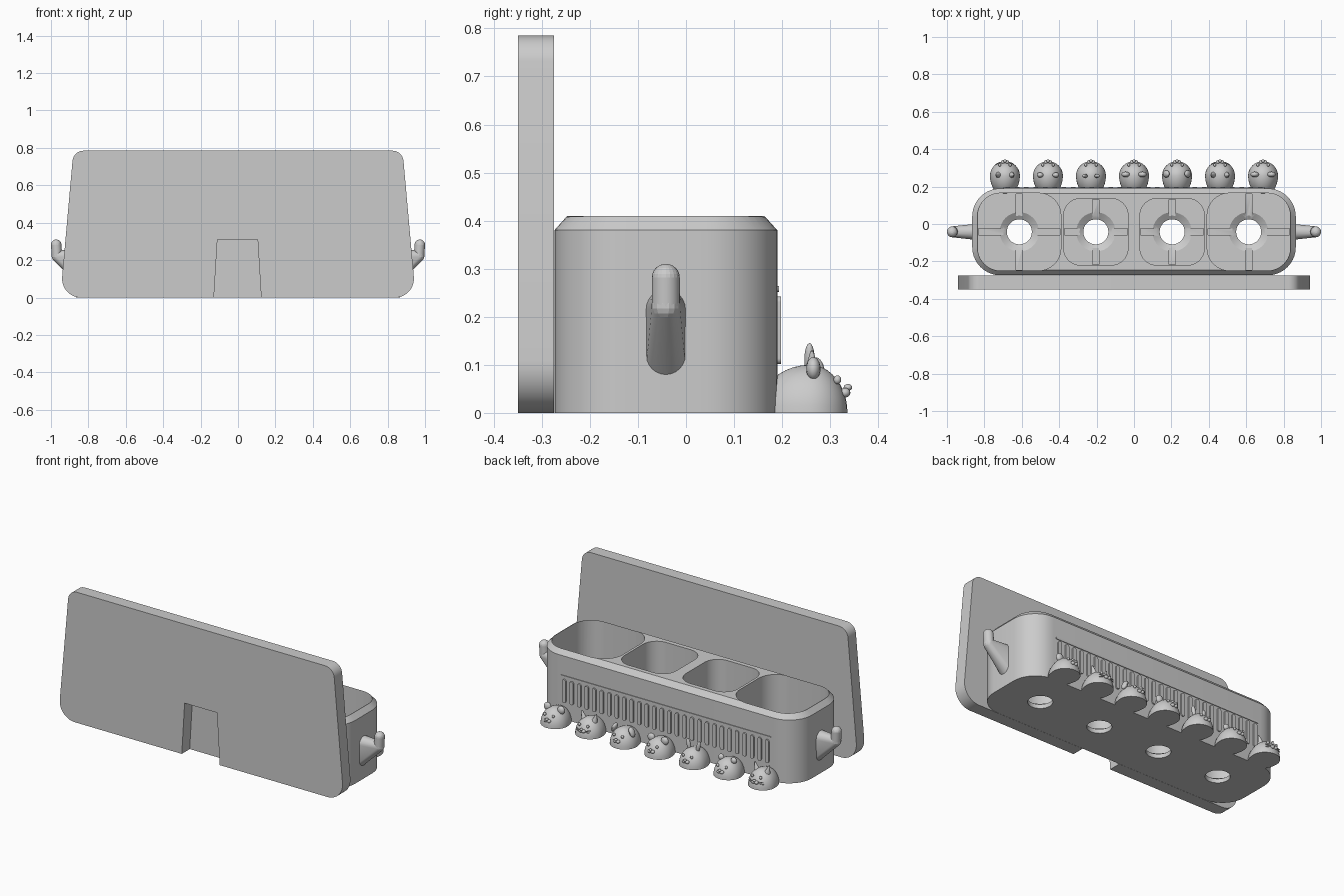
import bpy, bmesh, math
from mathutils import Vector, Matrix

if "Cube" in bpy.data.objects:
    bpy.data.objects.remove(bpy.data.objects["Cube"])

grey = bpy.data.materials.new("plain grey")
grey.use_nodes = True
grey.diffuse_color = (0.6, 0.6, 0.6, 1)
grey.node_tree.nodes["Principled BSDF"].inputs["Base Color"].default_value = (0.6, 0.6, 0.6, 1)


def finish(bm, name, smooth=True):
    bmesh.ops.recalc_face_normals(bm, faces=bm.faces)
    mesh = bpy.data.meshes.new(name)
    bm.to_mesh(mesh)
    bm.free()
    mesh.materials.append(grey)
    ob = bpy.data.objects.new(name, mesh)
    bpy.context.collection.objects.link(ob)
    if smooth:
        shade(ob)
    return ob


def shade(ob):
    bpy.ops.object.select_all(action='DESELECT')
    ob.select_set(True)
    bpy.context.view_layer.objects.active = ob
    bpy.ops.object.shade_smooth_by_angle(angle=math.radians(35))


def rounded(corners, seg=10):
    """Outline from (x, y, radius) corners, with each corner turned into an arc."""
    out, n = [], len(corners)
    for i, (x, y, r) in enumerate(corners):
        p = Vector((x, y))
        a = (Vector(corners[i - 1][:2]) - p).normalized()
        b = (Vector(corners[(i + 1) % n][:2]) - p).normalized()
        if r == 0:
            out.append(p)
            continue
        half = a.angle(b) / 2
        mid = (a + b).normalized()
        centre = p + mid * r / math.sin(half)
        start = p + a * r / math.tan(half) - centre
        end = p + b * r / math.tan(half) - centre
        sweep = start.angle_signed(end)
        for k in range(seg + 1):
            out.append(centre + Matrix.Rotation(-sweep * k / seg, 2) @ start)
    return out


def box_outline(cx, cy, hx, hy, r):
    return rounded([(cx + sx * hx, cy + sy * hy, r)
                    for sx, sy in ((1, 1), (-1, 1), (-1, -1), (1, -1))])


def loft(name, levels, upright=False, smooth=True):
    """Closed solid through (outline, height) levels; upright runs along y."""
    bm = bmesh.new()
    rings = []
    for outline, h in levels:
        rings.append([bm.verts.new((p.x, h, p.y) if upright else (p.x, p.y, h)) for p in outline])
    n = len(rings[0])
    for lo, hi in zip(rings, rings[1:]):
        for i in range(n):
            j = (i + 1) % n
            bm.faces.new((lo[i], lo[j], hi[j], hi[i]))
    bm.faces.new(rings[0])
    bm.faces.new(rings[-1])
    return finish(bm, name, smooth)


def cut(target, cutter):
    mod = target.modifiers.new("cut", 'BOOLEAN')
    mod.operation, mod.solver, mod.object = 'DIFFERENCE', 'EXACT', cutter
    bpy.context.view_layer.objects.active = target
    bpy.ops.object.modifier_apply(modifier=mod.name)
    bpy.data.objects.remove(cutter)


def ball(bm, centre, size, rot=(0, 0, 0), seg=14):
    """Ellipsoid with half-sizes, tilted by angles in degrees."""
    m = Matrix.Translation(centre)
    for axis, angle in zip('XYZ', rot):
        m = m @ Matrix.Rotation(math.radians(angle), 4, axis)
    bmesh.ops.create_uvsphere(bm, u_segments=seg, v_segments=seg // 2 + 2, radius=1,
                              matrix=m @ Matrix.Diagonal((*size, 1)))


# Back board with a tapered cable notch
board = loft("back_board", [(rounded([(-0.95, 0, 0.1), (0.95, 0, 0.1),
                                      (0.88, 0.785, 0.06), (-0.88, 0.785, 0.06)]), y)
                            for y in (-0.35, -0.275)], upright=True)
cut(board, loft("notch_cutter", [(rounded([(-0.13, -0.02, 0), (0.125, -0.02, 0),
                                           (0.105, 0.31, 0), (-0.11, 0.31, 0)]), y)
                                 for y in (-0.4, -0.25)], upright=True))
shade(board)

# Long planter body with a chamfered rim
CY = -0.042
body = loft("planter_body", [(box_outline(0, CY, 0.865, 0.232, 0.15), 0),
                             (box_outline(0, CY, 0.865, 0.232, 0.15), 0.38),
                             (box_outline(0, CY, 0.838, 0.205, 0.123), 0.41)])

# Four pockets, each with drain grooves and a countersunk hole
FLOOR = 0.05
for cx, hx, hy, r in ((-0.613, 0.222, 0.207, 0.12), (-0.204, 0.172, 0.178, 0.09),
                      (0.204, 0.172, 0.178, 0.09), (0.613, 0.222, 0.207, 0.12)):
    cut(body, loft("pocket_cutter", [(box_outline(cx, CY, hx, hy, r), z) for z in (FLOOR, 0.5)]))
    for gx, gy in ((hx - 0.004, 0.017), (0.017, hy - 0.004)):
        cut(body, loft("groove_cutter", [(box_outline(cx, CY, gx, gy, 0), z)
                                         for z in (FLOOR - 0.012, FLOOR + 0.02)]))
    ring = [Vector((math.cos(a * math.tau / 32), math.sin(a * math.tau / 32))) for a in range(32)]
    here = Vector((cx, CY))
    cut(body, loft("drain_cutter", [([here + p * rad for p in ring], z) for rad, z in
                                    ((0.067, -0.05), (0.067, 0.025), (0.105, FLOOR), (0.105, 0.08))]))
shade(body)

# Side hooks: a wide root hulled to an upright rounded prong
for name, s in (("left_hook", 1), ("right_hook", -1)):
    bm = bmesh.new()
    for a in range(24):
        t = a * math.tau / 24
        z = 0.112 if math.sin(t) < 0 else 0.215
        bm.verts.new((s * 0.855, CY + 0.042 * math.cos(t), z + 0.042 * math.sin(t)))
    ball(bm, (s * 0.968, CY, 0.222), (0.029, 0.03, 0.03))
    hull = bmesh.ops.convex_hull(bm, input=bm.verts[:])
    bmesh.ops.delete(bm, geom=[v for v in hull["geom_interior"] + hull["geom_unused"]
                               if isinstance(v, bmesh.types.BMVert)], context='VERTS')
    finish(bm, name + "_arm")
    bm = bmesh.new()
    for z, x in ((0.222, 0.968), (0.282, 0.972)):
        ball(bm, (s * x, CY, z), (0.028, 0.029, 0.028), seg=20)
    bmesh.ops.convex_hull(bm, input=bm.verts[:])
    bmesh.ops.delete(bm, geom=[v for v in bm.verts if not v.link_faces], context='VERTS')
    finish(bm, name + "_prong")

# Raised fence on the rear: a rail over rounded slats
loft("fence_rail", [(box_outline(0, 0.258, 0.7, 0.006, 0.005), y) for y in (0.18, 0.194)], upright=True)
for i in range(28):
    loft(f"fence_slat_{i + 1}", [(box_outline((i - 13.5) * 0.05, 0.172, 0.012, 0.07, 0.0115), y)
                                 for y in (0.18, 0.198)], upright=True)


# Ears for each kind of little animal
def add_ears(bm, kind, x):
    for s in (-1, 1):
        if kind == "round":
            ball(bm, (x + s * 0.045, 0.265, 0.092), (0.023, 0.015, 0.024))
        elif kind == "small":
            ball(bm, (x + s * 0.042, 0.262, 0.095), (0.018, 0.014, 0.018))
        elif kind == "long":
            ball(bm, (x + s * 0.032, 0.257, 0.11), (0.012, 0.011, 0.036), (0, s * 12, 0))
        elif kind == "floppy":
            ball(bm, (x + s * 0.058, 0.268, 0.088), (0.014, 0.02, 0.03), (0, s * -25, 0))
        else:
            m = Matrix.Translation((x + s * 0.04, 0.262, 0.1)) @ Matrix.Rotation(s * 0.3, 4, 'Y')
            bmesh.ops.create_cone(bm, cap_ends=True, segments=12, radius1=0.02, radius2=0.003,
                                  depth=0.06, matrix=m)


# Row of little animals with domed heads
kinds = ["pointed", "small", "long", "round", "floppy", "pointed", "round"]
for i, kind in enumerate(kinds):
    x = (i - 3) * 0.23
    bm = bmesh.new()
    bmesh.ops.create_uvsphere(bm, u_segments=32, v_segments=20, radius=1)
    bmesh.ops.bisect_plane(bm, geom=bm.verts[:] + bm.edges[:] + bm.faces[:], plane_co=(0, 0, 0),
                           plane_no=(0, 0, -1), clear_outer=True)
    bmesh.ops.holes_fill(bm, edges=[e for e in bm.edges if e.is_boundary])
    for v in bm.verts:
        v.co = (x + v.co.x * 0.08, 0.258 + v.co.y * (0.078 if v.co.y > 0 else 0.11), v.co.z * 0.1)
    finish(bm, f"animal_{i + 1}_head")
    bm = bmesh.new()
    add_ears(bm, kind, x)
    finish(bm, f"animal_{i + 1}_ears")
    bm = bmesh.new()
    for s in (-1, 1):
        ball(bm, (x + s * 0.028, 0.315, 0.069), (0.008, 0.008, 0.009))
        ball(bm, (x + s * 0.01, 0.331, 0.042), (0.012, 0.011, 0.01))
        if kind == "pointed":
            for tilt in (-12, 12):
                ball(bm, (x + s * 0.036, 0.325, 0.043 - tilt * 0.0004),
                     (0.017, 0.003, 0.003), (0, s * tilt, s * -25), seg=8)
    ball(bm, (x, 0.337, 0.053), (0.009, 0.009, 0.007))
    finish(bm, f"animal_{i + 1}_face")
